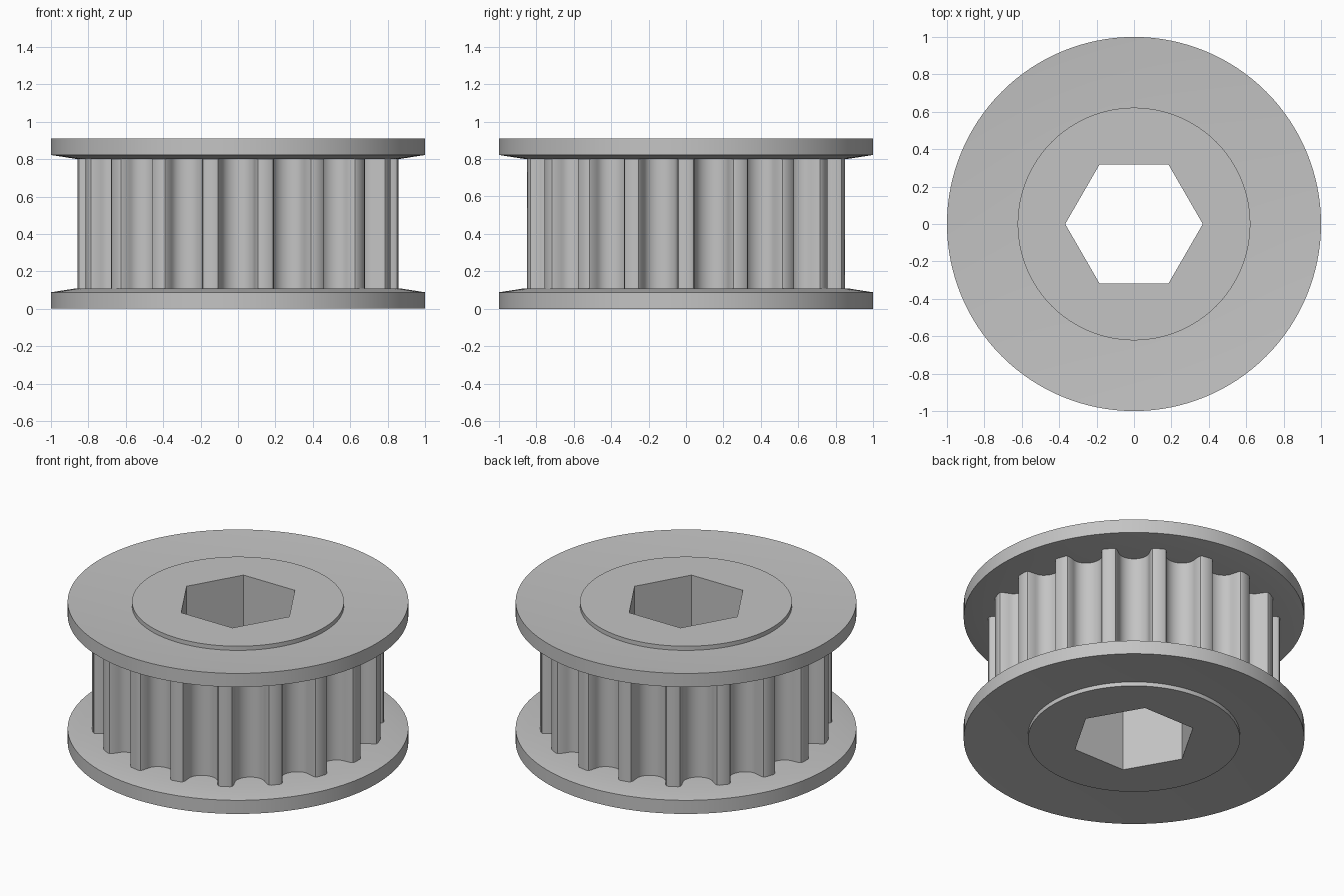
import bpy, bmesh
from math import sin, cos, pi, radians
from mathutils import Vector, Matrix

if "Cube" in bpy.data.objects:
    bpy.data.objects.remove(bpy.data.objects["Cube"])

HEIGHT = 0.91
TEETH = 18
HUB_R = 0.622

steel = bpy.data.materials.new("grey_metal")
steel.use_nodes = True
colour = (0.55, 0.55, 0.55, 1)
steel.diffuse_color = colour
steel.node_tree.nodes["Principled BSDF"].inputs["Base Color"].default_value = colour


def finish(name, bm):
    bmesh.ops.recalc_face_normals(bm, faces=bm.faces)
    mesh = bpy.data.meshes.new(name)
    bm.to_mesh(mesh)
    bm.free()
    mesh.materials.append(steel)
    ob = bpy.data.objects.new(name, mesh)
    bpy.context.collection.objects.link(ob)
    bpy.ops.object.select_all(action="DESELECT")
    ob.select_set(True)
    bpy.context.view_layer.objects.active = ob
    bpy.ops.object.shade_smooth_by_angle(angle=radians(30))
    return ob


def ring(radius, sides):
    return [(radius * cos(2 * pi * i / sides), radius * sin(2 * pi * i / sides))
            for i in range(sides)]


def prism(name, outer, inner, z0, z1):
    """Extruded outline with a hole through it."""
    bm = bmesh.new()
    for loop in (outer, inner):
        vs = [bm.verts.new((x, y, z0)) for x, y in loop]
        for a, b in zip(vs, vs[1:] + vs[:1]):
            bm.edges.new((a, b))
    bmesh.ops.triangle_fill(bm, edges=bm.edges[:], use_beauty=True)
    out = bmesh.ops.extrude_face_region(bm, geom=bm.faces[:], use_keep_orig=True)
    top = [g for g in out["geom"] if isinstance(g, bmesh.types.BMVert)]
    bmesh.ops.translate(bm, verts=top, vec=(0, 0, z1 - z0))
    return finish(name, bm)


def flange(name, flip):
    """Dished disc turned from a closed profile."""
    profile = [(0.6, 0.027), (HUB_R, 0.027), (1, 0), (1, 0.088), (0.865, 0.109), (0.6, 0.109)]
    bm = bmesh.new()
    vs = [bm.verts.new((r, 0, HEIGHT - z if flip else z)) for r, z in profile]
    es = [bm.edges.new(p) for p in zip(vs, vs[1:] + vs[:1])]
    bmesh.ops.spin(bm, geom=vs + es, cent=(0, 0, 0), axis=(0, 0, 1),
                   angle=2 * pi, steps=128, use_merge=True)
    bmesh.ops.remove_doubles(bm, verts=bm.verts, dist=1e-5)
    return finish(name, bm)


# Tooth half profile: angle in degrees from the tooth centre, and radius
half = [(1.9, 0.858), (2.7, 0.852), (3.2, 0.838)]
for i in range(9):
    a = i / 8 * pi / 2
    half.append((10 - 6.4 * cos(a), 0.80 - 0.075 * sin(a)))
tooth = [(-d, r) for d, r in reversed(half[:-1])] + half
outline = []
for k in range(TEETH):
    for d, r in tooth:
        a = radians(d + k * 360 / TEETH)
        outline.append((r * cos(a), r * sin(a)))

# Parts
prism("toothed_drum", outline, ring(0.6, 64), 0.1, HEIGHT - 0.1)
prism("hex_bore_hub", ring(HUB_R, 128), ring(0.368, 6), 0, HEIGHT)
flange("bottom_flange", False)
flange("top_flange", True)
